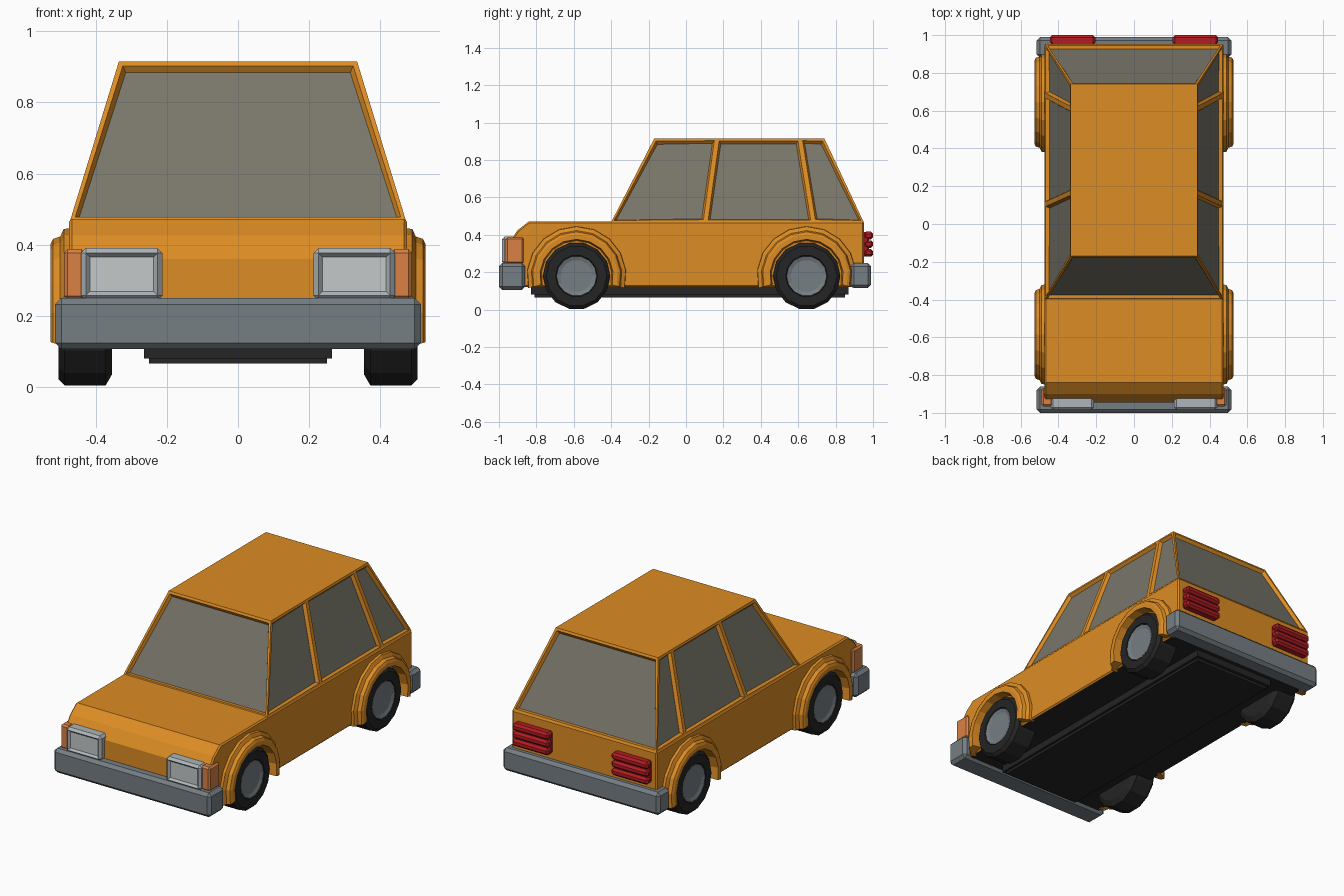
import bpy, bmesh, math
from mathutils import Vector

if "Cube" in bpy.data.objects:
    bpy.data.objects.remove(bpy.data.objects["Cube"])


def material(name, r, g, b):
    m = bpy.data.materials.new(name)
    m.diffuse_color = (r, g, b, 1)
    m.use_nodes = True
    m.node_tree.nodes["Principled BSDF"].inputs["Base Color"].default_value = m.diffuse_color
    return m


PAINT = material("orange paint", 0.72, 0.262, 0.017)
GLASS = material("grey glass", 0.19, 0.182, 0.145)
DARK = material("black rubber", 0.018, 0.018, 0.018)
STEEL = material("bumper grey", 0.18, 0.21, 0.23)
SILVER = material("lamp silver", 0.42, 0.46, 0.48)
LENS = material("lamp lens", 0.55, 0.58, 0.58)
AMBER = material("amber", 0.70, 0.22, 0.06)
RED = material("red lens", 0.45, 0.012, 0.016)


def finish(name, bm, mats, mirror=False):
    me = bpy.data.meshes.new(name)
    bm.to_mesh(me)
    bm.free()
    for m in mats:
        me.materials.append(m)
    ob = bpy.data.objects.new(name, me)
    bpy.context.collection.objects.link(ob)
    if mirror:
        ob.modifiers.new("mirror", 'MIRROR').use_mirror_merge = False
    return ob


def box_bm(lo, hi, bevel=0.0):
    bm = bmesh.new()
    bmesh.ops.create_cube(bm, size=1)
    for v in bm.verts:
        v.co = Vector([(lo[i] + hi[i]) / 2 + v.co[i] * (hi[i] - lo[i]) for i in range(3)])
    if bevel:
        bmesh.ops.bevel(bm, geom=bm.edges[:], offset=bevel, segments=1, affect='EDGES')
    bm.normal_update()
    return bm


def box(name, lo, hi, mat, bevel=0.0, mirror=False):
    return finish(name, box_bm(lo, hi, bevel), [mat], mirror)


def sweep(name, profile, cy, cz, a0, a1, n, mat, closed):
    """Turn (x, radius) points about an axis along x; mirrored to the other side."""
    bm = bmesh.new()
    full = abs(a1 - a0) > 359
    rings = []
    for i in range(n if full else n + 1):
        a = math.radians(a0 + (a1 - a0) * i / n)
        rings.append([bm.verts.new((x, cy + r * math.cos(a), cz + r * math.sin(a)))
                      for x, r in profile])
    k = len(profile)
    for i in range(n):
        p, q = rings[i], rings[(i + 1) % len(rings)]
        for j in range(k if closed else k - 1):
            bm.faces.new((p[j], p[(j + 1) % k], q[(j + 1) % k], q[j]))
    if full:      # close both discs
        bm.faces.new([r[0] for r in rings])
        bm.faces.new([r[-1] for r in rings])
    else:         # close both feet
        bm.faces.new(rings[0])
        bm.faces.new(rings[-1])
    bmesh.ops.recalc_face_normals(bm, faces=bm.faces[:])
    return finish(name, bm, [mat], True)


# Lower body: side profile pulled across the width, underside dark
outline = [(-0.945, 0.12), (-0.945, 0.36), (-0.90, 0.425), (-0.84, 0.472),
           (-0.40, 0.472), (0.952, 0.472), (0.952, 0.12)]
bm = bmesh.new()
base = bm.faces.new([bm.verts.new((-0.475, y, z)) for y, z in outline])
ext = bmesh.ops.extrude_face_region(bm, geom=[base])
bmesh.ops.translate(bm, vec=(0.95, 0, 0),
                    verts=[g for g in ext["geom"] if isinstance(g, bmesh.types.BMVert)])
bmesh.ops.recalc_face_normals(bm, faces=bm.faces[:])
bmesh.ops.bevel(bm, geom=[e for e in bm.edges if e.calc_face_angle(0) > 0.8],
                offset=0.008, segments=1, affect='EDGES')
bm.normal_update()
for f in bm.faces:
    f.material_index = 1 if f.normal.z < -0.9 else 0
finish("body", bm, [PAINT, DARK])

# Cabin: tapered block, panels between pillars inset into windows
columns = [(-0.40, -0.17), (0.105, 0.165), (0.68, 0.61), (0.95, 0.74)]
bm = bmesh.new()
low, top = {}, {}
for s in (-1, 1):
    low[s] = [bm.verts.new((s * 0.472, b, 0.468)) for b, t in columns]
    top[s] = [bm.verts.new((s * 0.335, t, 0.915)) for b, t in columns]
windows = []
for s in (-1, 1):
    for i in range(3):
        windows.append(bm.faces.new((low[s][i], low[s][i + 1], top[s][i + 1], top[s][i])))
for i in (0, 3):
    windows.append(bm.faces.new((low[-1][i], low[1][i], top[1][i], top[-1][i])))
bm.faces.new(top[-1] + top[1][::-1])
bm.faces.new(low[-1] + low[1][::-1])
bmesh.ops.recalc_face_normals(bm, faces=bm.faces[:])
bmesh.ops.inset_individual(bm, faces=windows, thickness=0.018, depth=0)
bmesh.ops.inset_individual(bm, faces=windows, thickness=0.014, depth=-0.018)
for f in windows:
    f.material_index = 1
finish("cabin", bm, [PAINT, GLASS])

# Underbody
box("underbody", (-0.265, -0.83, 0.08), (0.265, 0.87, 0.125), DARK)
box("underbody_pan", (-0.25, -0.81, 0.065), (0.25, 0.85, 0.085), DARK)

# Wheels and arches
tyre = [(0.355, 0.15), (0.372, 0.18), (0.488, 0.18), (0.505, 0.162),
        (0.505, 0.112), (0.485, 0.105)]
hub = [(0.47, 0.11), (0.502, 0.107), (0.494, 0.086), (0.494, 0.08)]
arch = [(0.455, 0.268), (0.490, 0.264), (0.500, 0.243), (0.520, 0.236),
        (0.527, 0.222), (0.527, 0.196), (0.455, 0.186)]
for where, cy in (("front", -0.585), ("rear", 0.645)):
    sweep(where + "_tyre", tyre, cy, 0.18, 0, 360, 14, DARK, False)
    sweep(where + "_hub", hub, cy, 0.18, 0, 360, 14, STEEL, False)
    sweep(where + "_arch", arch, cy, 0.18, -14, 194, 10, PAINT, True)

# Bumpers
box("front_bumper", (-0.515, -1.0, 0.106), (0.515, -0.86, 0.25), STEEL, 0.018)
box("rear_bumper", (-0.515, 0.88, 0.115), (0.515, 0.99, 0.25), STEEL, 0.018)

# Headlights with sunken lens
bm = box_bm((0.212, -0.985, 0.243), (0.442, -0.90, 0.39), 0.014)
front = [f for f in bm.faces if f.normal.y < -0.99]
bmesh.ops.inset_individual(bm, faces=front, thickness=0.016, depth=-0.012)
for f in front:
    f.material_index = 1
finish("headlight", bm, [SILVER, LENS], True)

# Turn signals at the front corners
box("turn_signal", (0.43, -0.965, 0.245), (0.49, -0.868, 0.387), AMBER, 0.01, True)

# Tail lights: backing plate with three ridges
box("tail_light", (0.21, 0.94, 0.285), (0.44, 0.978, 0.415), RED, 0.008, True)
for i in range(3):
    z = 0.283 + i * 0.046
    box("tail_light_ridge", (0.205, 0.95, z), (0.445, 1.0, z + 0.042), RED, 0.012, True)
